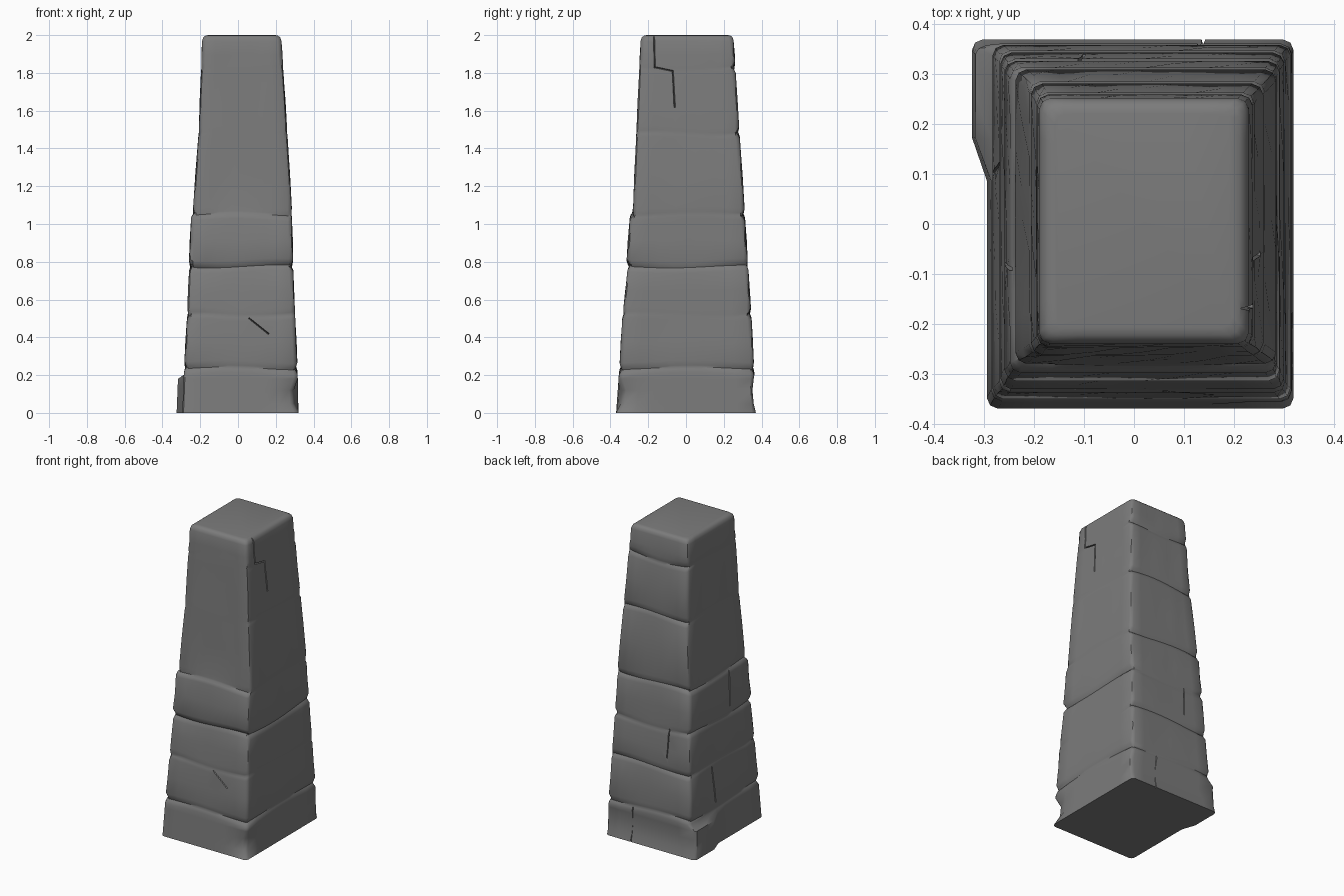
import bpy, bmesh, math, random
from mathutils import Vector

cube = bpy.data.objects.get("Cube")
if cube:
    bpy.data.objects.remove(cube, do_unlink=True)
random.seed(4)

stone = bpy.data.materials.new("grey stone")
stone.use_nodes = True
GREY = (0.2, 0.2, 0.2, 1)
stone.diffuse_color = GREY
stone.node_tree.nodes["Principled BSDF"].inputs["Base Color"].default_value = GREY
stone.node_tree.nodes["Principled BSDF"].inputs["Roughness"].default_value = 0.9

# Taper: height, min x, max x, min y, max y
TAPER = [(0, -.295, .32, -.37, .37), (.25, -.285, .315, -.352, .36),
         (.5, -.27, .303, -.337, .347), (.77, -.258, .292, -.308, .33),
         (.8, -.26, .292, -.315, .327), (1.04, -.248, .285, -.297, .312),
         (1.08, -.238, .285, -.28, .31), (1.5, -.207, .26, -.262, .282),
         (1.97, -.19, .23, -.24, .252), (2, -.186, .225, -.236, .25)]

# Courses: groove height, strength on front, left, back, right
GROOVES = [(.235, .9, .9, .7, .8), (.52, .4, .1, 1, .5), (.775, 1, 1, .5, .8),
           (1.05, .9, .2, 1, .9), (1.48, 0, .2, 1, .2), (1.82, 0, .1, .9, .2)]
SIDES = [Vector((0, -1, 0)), Vector((1, 0, 0)), Vector((0, 1, 0)), Vector((-1, 0, 0))]
STEPS = 8


def bounds(z):
    for a, b in zip(TAPER, TAPER[1:]):
        if z <= b[0]:
            t = (z - a[0]) / (b[0] - a[0])
            return [p + (q - p) * t for p, q in zip(a[1:], b[1:])]
    return TAPER[-1][1:]


def outline(z, inset=0.0, chamfer=0.022):
    """Rectangle with softened corners; each point knows its side."""
    x0, x1, y0, y1 = bounds(z)
    x0, x1, y0, y1 = x0 + inset, x1 - inset, y0 + inset, y1 - inset
    corners = [Vector(c) for c in ((x0, y0, z), (x1, y0, z), (x1, y1, z), (x0, y1, z))]
    pts = []
    for s in range(4):
        a, b = corners[s], corners[(s + 1) % 4]
        d = (b - a).normalized()
        start, end = a + d * chamfer, b - d * chamfer
        for i in range(STEPS + 1):
            pts.append((start.lerp(end, i / STEPS), (s,), i / STEPS))
        turn = (corners[(s + 2) % 4] - b).normalized()
        pts.append((b + (turn - d) * chamfer * 0.3, (s, (s + 1) % 4), 0.5))
    return pts


# Ring list: height, inset, groove index, groove depth
rings = [(0, 0, None, 0), (.05, 0, None, 0), (.12, 0, None, 0), (.18, 0, None, 0)]
for g, groove in enumerate(GROOVES):
    for dz, depth in ((-.028, 0), (-.01, .008), (0, .018), (.01, .011), (.035, 0)):
        rings.append((groove[0] + dz, 0, g, depth))
    top = GROOVES[g + 1][0] if g + 1 < len(GROOVES) else 1.97
    rings.append(((groove[0] + top) / 2, 0, None, 0))
rings += [(1.97, 0, None, 0), (1.988, .004, None, 0), (1.997, .014, None, 0), (2, .028, None, 0)]

bm = bmesh.new()
loops = []
for z, inset, g, depth in rings:
    loop = []
    for k, (p, sides, t) in enumerate(outline(z, inset)):
        edge = abs(2 * t - 1) if len(sides) == 1 else 1
        for s in sides:
            if g is not None:
                # Grooves bite deepest near the pillar edges
                p = p - SIDES[s] * depth * GROOVES[g][s + 1] * (.45 + .55 * edge ** 2)
            elif .2 < z < 1.95:
                p = p + SIDES[s] * random.uniform(-.004, .002)
        if g is not None:
            p.z += .008 * math.sin(k * .55 + g * 2)
        if z < .2:
            # Plinth block standing proud at the back right corner
            if p.x < -.2 and p.y > .1:
                p.x -= .03
            # Chipped front left corner and weathered back
            away = (Vector((.32, -.37)) - p.xy).length
            chip = max(0, 1 - away / .12) * math.sin(math.pi * min(z / .18, 1))
            p += Vector((-.035, .035, 0)) * chip
            if 2 in sides:
                p.y -= .014 * math.sin(math.pi * z / .2)
        loop.append(bm.verts.new(p))
    loops.append(loop)

for low, high in zip(loops, loops[1:]):
    n = len(low)
    for i in range(n):
        j = (i + 1) % n
        bm.faces.new((low[i], low[j], high[j], high[i]))
bm.faces.new(loops[-1])
bm.faces.new(reversed(loops[0]))
bmesh.ops.recalc_face_normals(bm, faces=bm.faces)


def finish(name, bm):
    mesh = bpy.data.meshes.new(name)
    bm.to_mesh(mesh)
    bm.free()
    obj = bpy.data.objects.new(name, mesh)
    bpy.context.collection.objects.link(obj)
    mesh.materials.append(stone)
    return obj


pillar = finish("stone_pillar", bm)


def face_point(s, u, z):
    """Point on a side: u is x on front and back, y on left and right."""
    x0, x1, y0, y1 = bounds(z)
    return [Vector((u, y0, z)), Vector((x1, u, z)), Vector((u, y1, z)), Vector((x0, u, z))][s]


def crack(s, u0, z0, u1, z1, width=.007, depth=.014):
    """Wedge-shaped slit cut along a line on one side."""
    a, b = face_point(s, u0, z0), face_point(s, u1, z1)
    n = SIDES[s]
    d = (b - a).normalized()
    w = n.cross(d).normalized() * width
    a, b = a - d * width / 2, b + d * width / 2
    cb = bmesh.new()
    tri = [[cb.verts.new(v) for v in (e + n * .012 + w, e + n * .012 - w, e - n * depth)] for e in (a, b)]
    cb.faces.new(tri[0])
    cb.faces.new(tri[1])
    for i in range(3):
        j = (i + 1) % 3
        cb.faces.new((tri[0][i], tri[0][j], tri[1][j], tri[1][i]))
    bmesh.ops.recalc_face_normals(cb, faces=cb.faces)
    cutter = finish("crack_cutter", cb)
    cutter.hide_render = True
    mod = pillar.modifiers.new("crack", 'BOOLEAN')
    mod.operation, mod.solver, mod.object = 'DIFFERENCE', 'EXACT', cutter
    bpy.context.view_layer.objects.active = pillar
    bpy.ops.object.modifier_apply(modifier=mod.name)
    bpy.data.objects.remove(cutter, do_unlink=True)


# Cracks between blocks: side, start (u, z), end (u, z)
for line in ((1, -.17, 2.02, -.165, 1.83), (1, -.165, 1.83, -.07, 1.81), (1, -.07, 1.81, -.06, 1.62),
             (2, .14, -.02, .13, .22), (2, -.1, .6, -.11, .78), (3, -.08, .82, -.09, 1.04),
             (3, .1, .27, .12, .5), (0, .06, .5, .16, .42)):
    crack(*line)

bpy.ops.object.select_all(action='DESELECT')
pillar.select_set(True)
bpy.context.view_layer.objects.active = pillar
bpy.ops.object.shade_smooth_by_angle(angle=math.radians(40))
